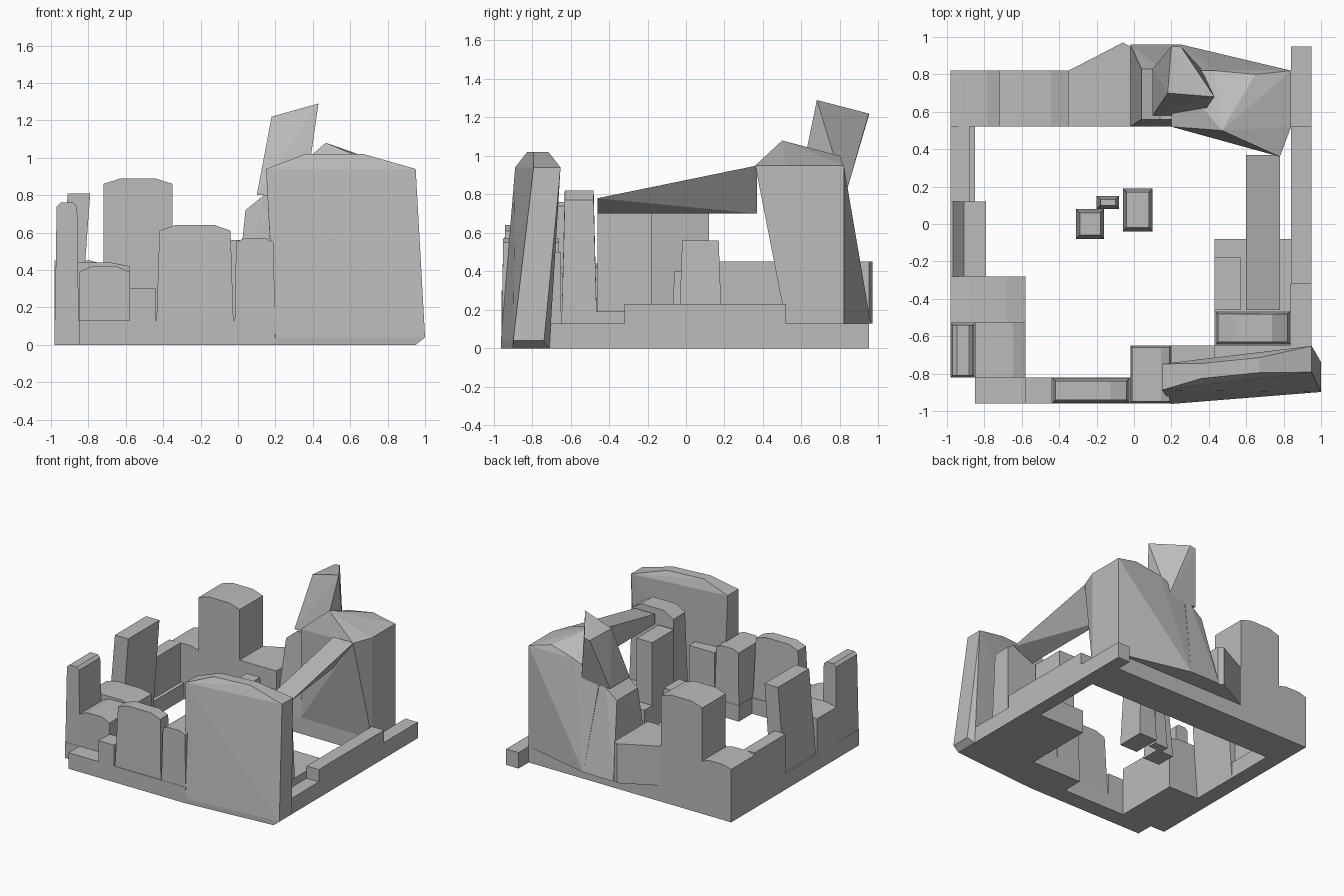
import bpy
import bmesh

if "Cube" in bpy.data.objects:
    bpy.data.objects.remove(bpy.data.objects["Cube"], do_unlink=True)

stone = bpy.data.materials.new("grey stone")
stone.use_nodes = True
GREY = (.5, .5, .5, 1)
stone.diffuse_color = GREY
stone.node_tree.nodes["Principled BSDF"].inputs["Base Color"].default_value = GREY

# Masonry joints shared by neighbouring blocks, from right to left
right_end, right_inside = -.98, -.85
step_start, pillar_start, post_start = -.58, -.44, -.02
slab_start, beam_start, curb_start, left_end = .2, .43, .84, .95
tower_start, tower_end = -.72, -.35

# Joints from front to back
front, front_inside, post_back, corner_back = -.96, -.82, -.65, -.53
slab_near, slab_far, back_inside, back = -.28, .12, .52, .82

# Usual heights
ground, ledge, low, wall_top = 0, .13, .45, .95


def ring(x, y, z, inset=(0, 0), skew=0):
    """Four corners at one height; skew turns them in y around the middle."""
    middle = sum(x) / 2
    return [(a, b + skew * (a - middle), z)
            for a in (x[0] + inset[0], x[1] - inset[0])
            for b in (y[0] + inset[1], y[1] - inset[1])]


def rock(name, *layers):
    """Flat-faced convex stone wrapped around stacked layers of corners."""
    bm = bmesh.new()
    for layer in layers:
        for corner in layer:
            bm.verts.new(corner)
    result = bmesh.ops.convex_hull(bm, input=bm.verts)
    loose = [g for g in set(result["geom_interior"]) if isinstance(g, bmesh.types.BMVert)]
    bmesh.ops.delete(bm, geom=loose, context="VERTS")
    bmesh.ops.dissolve_limit(bm, angle_limit=.02, verts=bm.verts, edges=bm.edges)
    bmesh.ops.recalc_face_normals(bm, faces=bm.faces)
    mesh = bpy.data.meshes.new(name)
    bm.to_mesh(mesh)
    bm.free()
    mesh.materials.append(stone)
    obj = bpy.data.objects.new(name, mesh)
    bpy.context.collection.objects.link(obj)


def block(name, x, y, top, bottom=ground, taper=0, cap=0):
    """Upright stone with an optional taper and a crown that slopes to both sides."""
    layers = [ring(x, y, bottom), ring(x, y, top - cap, (taper, taper))]
    if cap:
        layers.append(ring(x, y, top, ((x[1] - x[0]) / 4, taper)))
    rock(name, *layers)


# Foundation ring
block("front_foundation", (right_inside, slab_start), (front, front_inside), ledge)
block("front_inner_foundation", (post_start, left_end), (front_inside, post_back), ledge)
block("back_foundation", (right_end, curb_start), (back_inside, back), ledge)
block("right_foundation", (right_end, right_inside), (front_inside, back_inside), ledge)
block("left_curb", (curb_start, left_end), (post_back, left_end), ledge)
block("left_curb_step", (curb_start, left_end), (-.32, back_inside), .23, bottom=ledge)
block("inner_platform", (beam_start, curb_start), (post_back, -.08), .19)

# Front wall
block("front_step", (step_start, pillar_start), (front, front_inside), .3)
block("front_pillar", (pillar_start, post_start), (front, front_inside), .64,
      taper=.02, cap=.03)
block("front_post", (post_start, slab_start), (front, post_back), .57, taper=.01, cap=.02)
block("front_low_wall", (slab_start, beam_start), (front_inside, post_back), .5)

# Great slab leaning back from the front wall, with a worn ridge
rock("great_front_slab",
     ring((slab_start, left_end), (-.93, -.74), ground, skew=.08),
     ring((slab_start, 1), (-.93, -.77), .04, skew=.08),
     ring((.15, left_end), (-.84, -.7), .94, skew=.12),
     ring((.36, .67), (-.81, -.73), 1.02, skew=.1))

# Right wall
corner_y = (front_inside, corner_back)
block("corner_post", (right_end, right_inside), corner_y, .76, taper=.01, cap=.02)
block("corner_block", (right_inside, step_start), corner_y, .42, cap=.03)
block("right_low_block", (right_end, step_start), (corner_back, slab_near), .44, cap=.02)
rock("right_leaning_slab",
     ring((right_end, right_inside), (slab_near, slab_far), ground),
     ring((-.91, -.79), (slab_near, slab_far), .81))
block("right_wall", (right_end, -.88), (slab_far, back_inside), low)

# Back wall
back_y = (back_inside, back)
block("back_corner_block", (right_end, tower_start), back_y, low, cap=.02)
block("back_tower", (tower_start, tower_end), back_y, .89, cap=.03)
rock("back_low_wall",
     *[ring((tower_end, post_start), back_y, z) + [(-.06, .97, z), (post_start, wall_top, z)]
       for z in (ledge, low)])
rock("back_broken_wall",
     ring((post_start, .25), (back_inside, .96), ledge),
     ring((.04, slab_start), (.56, .83), .72),
     ring((.14, slab_start), (.56, .83), .8))

# Great back wall: bulging foot, inner overhang and a peak
rock("great_back_wall",
     ring((slab_start, curb_start), back_y, ledge),
     ring((slab_start, curb_start), back_y, .85),
     ring((beam_start, curb_start), back_y, wall_top),
     [(.25, .96, ledge), (.78, .36, wall_top), (.47, .5, 1.08), (.65, .8, 1)])
rock("leaning_back_slab",
     ring((.1, .36), (.58, .83), .8),
     [(.18, .7, 1.22), (slab_start, wall_top, 1.21),
      (.25, wall_top, 1.22), (beam_start, .68, 1.29)])

# Fallen beam, undercut along its outer side, and its support
beam_x = (.6, .78)
beam_foot = (post_back, -.46)
beam_ends = (beam_foot[1], .37)
rock("fallen_beam",
     [(beam_x[0], y, .7) for y in beam_ends],
     [(x, beam_ends[0], .78) for x in beam_x],
     [(x, beam_ends[1], wall_top) for x in beam_x])
block("beam_support", (beam_start, curb_start), beam_foot, .82, taper=.02, cap=.05)
block("inner_wall", (beam_start, .57), (beam_foot[1], -.18), .7)

# Courtyard columns
block("large_column", (-.06, .1), (-.04, .19), .56, taper=.02)
block("square_column", (-.31, -.16), (-.08, .08), .4, taper=.02)
block("small_column", (-.2, -.08), (.08, .15), .4, taper=.02)
